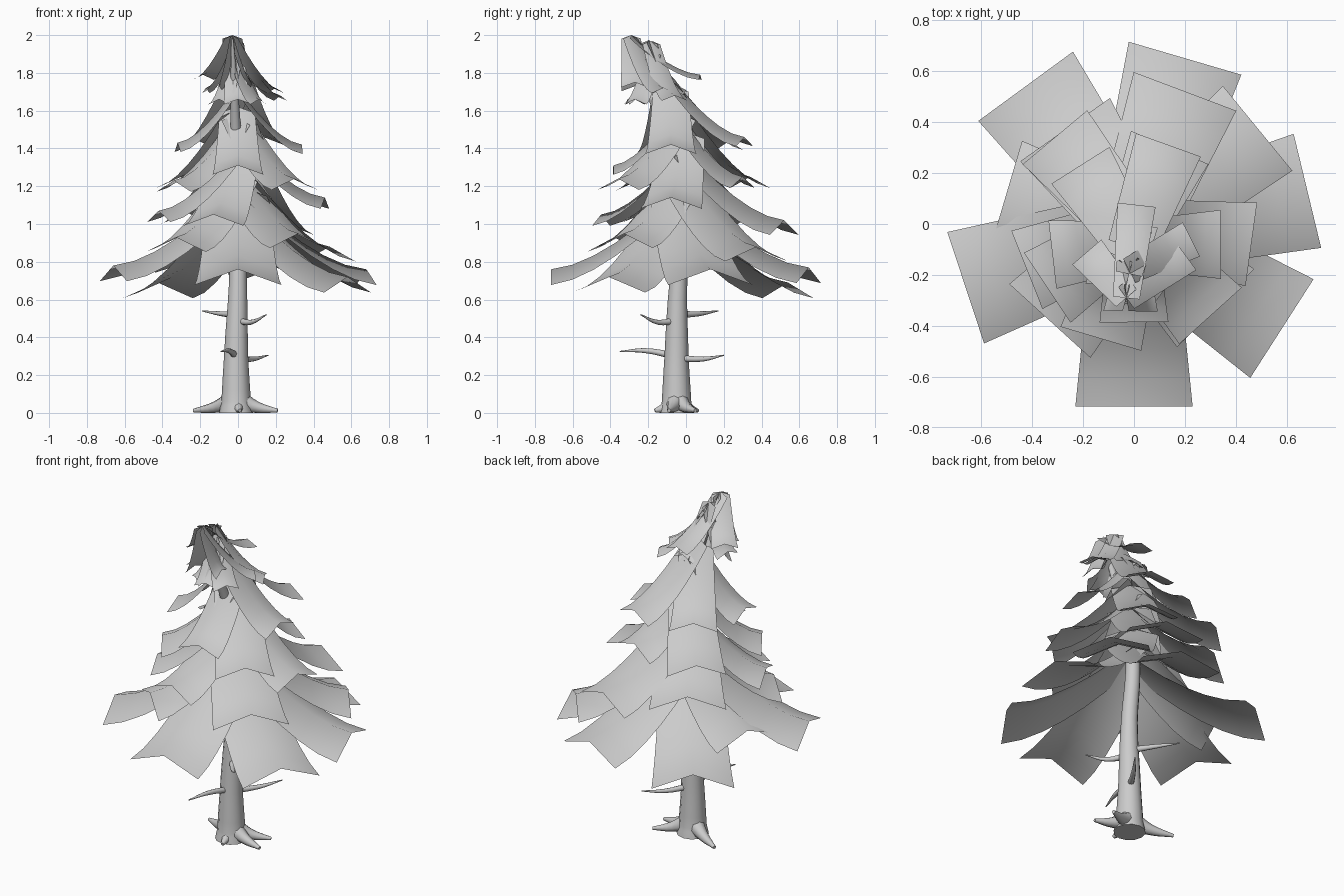
import bpy
import bmesh
from mathutils import Vector

cube = bpy.data.objects.get("Cube")
if cube:
    bpy.data.objects.remove(cube)

grey = bpy.data.materials.new("plain_grey")
grey.use_nodes = True
grey.diffuse_color = (0.6, 0.6, 0.6, 1)
grey.node_tree.nodes["Principled BSDF"].inputs["Base Color"].default_value = (0.6, 0.6, 0.6, 1)

# Trunk line: position and radius from ground to the leaning top
TRUNK = [
    ((-0.01, -0.05, 0.00), 0.09), ((-0.01, -0.05, 0.06), 0.078),
    ((-0.01, -0.05, 0.30), 0.064), ((0.0, -0.04, 0.70), 0.047),
    ((0.0, -0.01, 1.00), 0.042), ((0.0, -0.02, 1.22), 0.038),
    ((-0.01, -0.09, 1.45), 0.03), ((-0.02, -0.2, 1.72), 0.02),
    ((-0.03, -0.30, 1.98), 0.006),
]


def trunk_at(z):
    for (a, _), (b, _) in zip(TRUNK, TRUNK[1:]):
        if z <= b[2]:
            return Vector(a).lerp(Vector(b), (z - a[2]) / (b[2] - a[2]))
    return Vector(TRUNK[-1][0])


def finish(obj):
    bpy.ops.object.select_all(action='DESELECT')
    obj.select_set(True)
    bpy.context.view_layer.objects.active = obj
    if obj.type == 'CURVE':
        bpy.ops.object.convert(target='MESH')
        obj = bpy.context.object
    obj.data.materials.clear()
    obj.data.materials.append(grey)
    bpy.ops.object.shade_smooth_by_angle(angle=0.9)


def tube(name, points, sides=2):
    """Round tapering limb through (position, radius) points."""
    curve = bpy.data.curves.new(name, 'CURVE')
    curve.dimensions = '3D'
    curve.bevel_depth = 1
    curve.bevel_resolution = sides
    curve.resolution_u = 4
    curve.use_fill_caps = True
    spline = curve.splines.new('BEZIER')
    spline.bezier_points.add(len(points) - 1)
    for bp, (co, radius) in zip(spline.bezier_points, points):
        bp.co, bp.radius = co, radius
        bp.handle_left_type = bp.handle_right_type = 'AUTO'
    obj = bpy.data.objects.new(name, curve)
    bpy.context.collection.objects.link(obj)
    finish(obj)


def bough(name, tip, width, root, steps=6):
    """Sagging sheet with a ridge down its middle, from trunk to tip."""
    tip = Vector(tip)
    out = Vector((tip.x - root.x, tip.y - root.y, 0)).normalized()
    side = Vector((-out.y, out.x, 0))
    bm = bmesh.new()
    rows = []
    for i in range(steps + 1):
        t = i / steps
        mid = root.lerp(tip, t)
        mid.z = tip.z + (root.z - tip.z) * (1 - t) ** 1.6
        half = width / 2 * (0.7 + 0.3 * t)
        drop = Vector((0, 0, -0.36 * half))
        rows.append([bm.verts.new(mid + side * half * s + drop * abs(s)) for s in (-1, 0, 1)])
    for a, b in zip(rows, rows[1:]):
        for k in range(2):
            bm.faces.new((a[k], b[k], b[k + 1], a[k + 1]))
    bmesh.ops.recalc_face_normals(bm, faces=bm.faces)
    if sum(f.normal.z for f in bm.faces) < 0:
        bmesh.ops.reverse_faces(bm, faces=bm.faces)
    mesh = bpy.data.meshes.new(name)
    bm.to_mesh(mesh)
    bm.free()
    obj = bpy.data.objects.new(name, mesh)
    bpy.context.collection.objects.link(obj)
    finish(obj)


tube("trunk", TRUNK, 4)

# Roots flaring out of the trunk foot over the ground
for i, (x, y) in enumerate([(-0.235, 0.06), (0.01, -0.165), (0.21, -0.09), (0.19, 0.05)]):
    start = Vector((-0.01, -0.05, 0.075))
    end = Vector((x, y, 0.012))
    mid = start.lerp(end, 0.5)
    mid.z = 0.03
    tube(f"root_{i + 1}", [(start, 0.06), (mid, 0.03), (end, 0.01)])

# Bare twigs on the lower trunk: start height, bend, end
twigs = [
    (0.49, (0.07, -0.15, 0.48), (0.15, -0.24, 0.52)),
    (0.52, (-0.09, 0.07, 0.525), (-0.19, 0.17, 0.54)),
    (0.30, (-0.05, -0.22, 0.33), (-0.09, -0.35, 0.325)),
    (0.29, (0.08, 0.09, 0.285), (0.16, 0.20, 0.305)),
]
for i, (z, bend, end) in enumerate(twigs):
    tube(f"twig_{i + 1}", [(trunk_at(z), 0.02), (bend, 0.013), (end, 0.003)])

# Boughs by tier: width and tips
tiers = {
    "low_bough": (0.46, [
        (0, -0.715, 0.76), (-0.66, -0.25, 0.78), (-0.425, 0.54, 0.69),
        (0.2, 0.65, 0.77), (0.68, 0.13, 0.76), (0.58, -0.41, 0.72)]),
    "second_bough": (0.43, [
        (0.485, 0.375, 0.88), (0.2, 0.52, 1.02), (-0.5, 0.12, 0.82),
        (-0.33, -0.38, 0.93), (0.32, -0.33, 0.95), (-0.27, 0.37, 1.06)]),
    "middle_bough": (0.33, [
        (0.46, -0.08, 1.14), (-0.13, -0.45, 1.05), (-0.42, -0.18, 1.07),
        (0.30, -0.36, 1.24), (-0.31, 0.34, 1.25), (0.14, 0.3, 1.25),
        (-0.34, -0.25, 1.23)]),
    "upper_bough": (0.27, [
        (0.135, 0.31, 1.46), (-0.21, 0.23, 1.44), (0.34, -0.08, 1.42),
        (0, -0.385, 1.31), (-0.32, -0.12, 1.43)]),
    "under_crown_bough": (0.15, [
        (0, -0.31, 1.66), (0.11, -0.27, 1.66), (-0.1, -0.27, 1.66),
        (0.02, 0.0, 1.71), (0.225, -0.06, 1.68), (-0.17, -0.16, 1.72)]),
}
for name, (width, tips) in tiers.items():
    for i, tip in enumerate(tips):
        root = trunk_at(tip[2])
        root.z = tip[2] + 0.2 + 0.33 * (Vector(tip) - root).length
        bough(f"{name}_{i + 1}", tip, width, root)

# Crown boughs hanging from the very top
crown = [(0.01, 0.075, 1.79), (0.2, -0.12, 1.72), (-0.185, -0.11, 1.79),
         (0.08, -0.27, 1.75), (-0.1, -0.27, 1.73)]
for i, tip in enumerate(crown):
    bough(f"crown_bough_{i + 1}", tip, 0.15, Vector((-0.03, -0.29, 2.0)))
